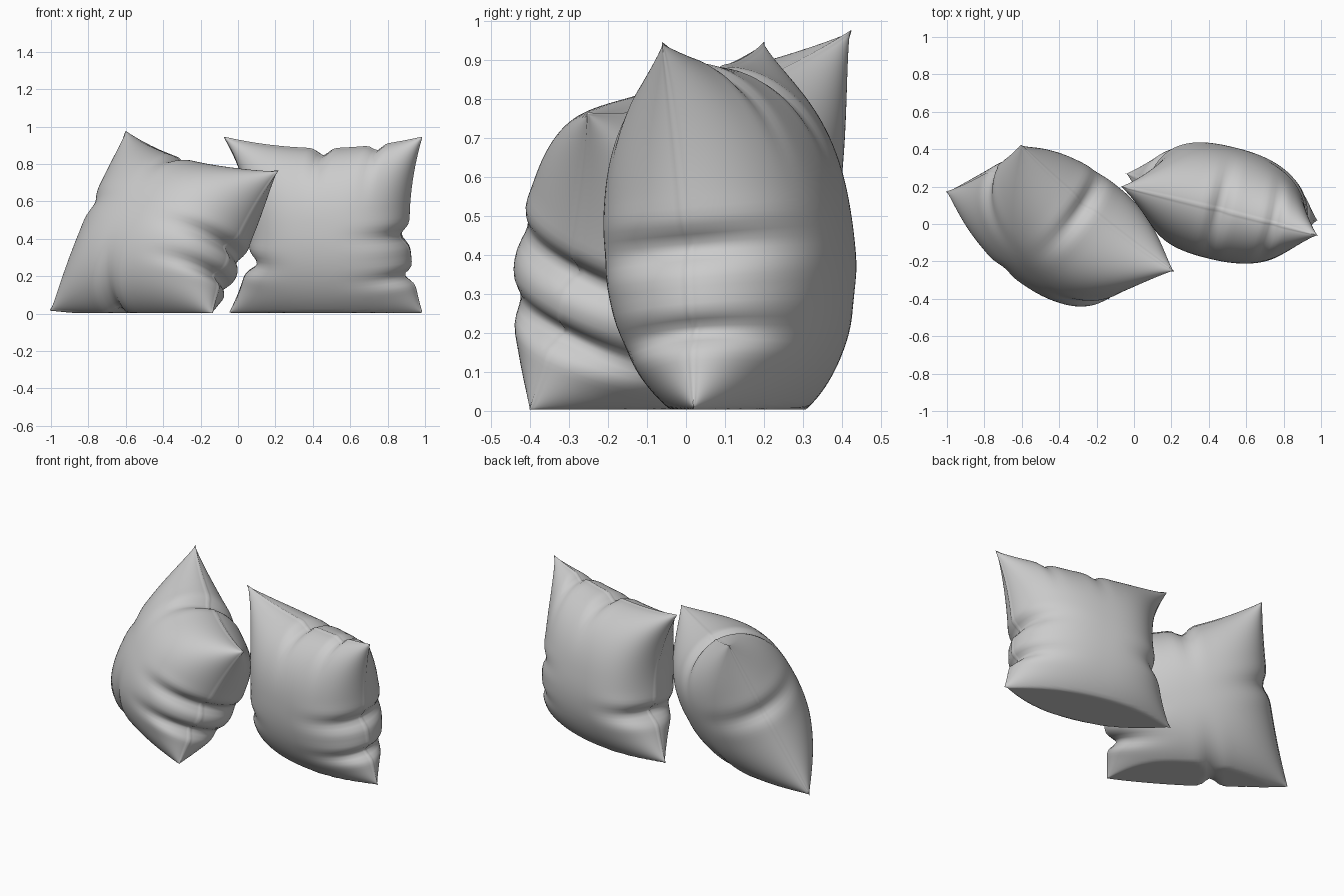
import bpy, bmesh, math
from mathutils import Vector

cube = bpy.data.objects.get("Cube")
if cube:
    bpy.data.objects.remove(cube)

fabric = bpy.data.materials.new("grey_fabric")
fabric.use_nodes = True
GREY = (0.6, 0.6, 0.6, 1)
fabric.diffuse_color = GREY
fabric.node_tree.nodes["Principled BSDF"].inputs["Base Color"].default_value = GREY

N = 64  # grid cells per pillow face


def bell(x, width):
    return math.exp(-(x / width) ** 2)


def pillow(name, corners, half, bow, creases, heavy):
    """corners: bottom left, bottom right, top right, top left.
    bow: inward pull of the left, right, bottom and top edges.
    creases: (edge, position along it, depth, width)."""
    bl, br, tr, tl = [Vector(c) for c in corners]
    across = ((br - bl) + (tr - tl)).normalized()
    up = ((tl - bl) + (tr - br)).normalized()
    normal = across.cross(up).normalized()
    inward = {"left": across, "right": -across, "bottom": up, "top": -up}

    def point(u, v, side):
        a, b = (u + 1) / 2, (v + 1) / 2
        p = (bl * (1 - a) + br * a) * (1 - b) + (tl * (1 - a) + tr * a) * b
        # Each edge: how near this point is to it, and the position along it
        edges = {"left": (max(0, -u), v), "right": (max(0, u), v),
                 "bottom": (max(0, -v), u), "top": (max(0, v), u)}
        for edge, amount in bow.items():
            near, along = edges[edge]
            p += inward[edge] * amount * near ** 2 * (1 - along ** 2)
        puff = ((1 - abs(u) ** 2.3) * (1 - abs(v) ** 2.3)) ** 0.55
        puff *= 1 - heavy[0] * v + heavy[1] * u
        for edge, at, depth, width in creases:
            near, along = edges[edge]
            fold = bell(along - at, width)
            rim = bell(along - at - 1.8 * width, width) + bell(along - at + 1.8 * width, width)
            p += inward[edge] * depth * near ** 5 * fold
            puff *= 1 - depth * near ** 3 * (3.2 * fold - 0.9 * rim)
        # Raised seam
        if abs(u) == 1:
            p += across * 0.005 * u
        if abs(v) == 1:
            p += up * 0.005 * v
        p += normal * side * half * puff
        p.z = max(p.z, 0.004)  # rests on the floor
        return p

    # Rows are packed closer together towards the seam
    steps = [math.sin(math.pi * (i / N - 0.5)) for i in range(N + 1)]
    steps[0], steps[-1] = -1.0, 1.0
    bm = bmesh.new()
    rim = {}
    for side in (-1, 1):
        grid = {}
        for i, u in enumerate(steps):
            for j, v in enumerate(steps):
                if i in (0, N) or j in (0, N):
                    if (i, j) not in rim:
                        rim[i, j] = bm.verts.new(point(u, v, 0))
                    grid[i, j] = rim[i, j]
                else:
                    grid[i, j] = bm.verts.new(point(u, v, side))
        for i in range(N):
            for j in range(N):
                quad = [grid[i, j], grid[i + 1, j], grid[i + 1, j + 1], grid[i, j + 1]]
                bm.faces.new(quad if side > 0 else quad[::-1])
    # The normal points to the front, so the front face is side +1
    bmesh.ops.recalc_face_normals(bm, faces=bm.faces)
    mesh = bpy.data.meshes.new(name)
    bm.to_mesh(mesh)
    bm.free()
    mesh.materials.append(fabric)
    for face in mesh.polygons:
        face.use_smooth = True
    obj = bpy.data.objects.new(name, mesh)
    bpy.context.collection.objects.link(obj)
    return obj


# Upright pillow
pillow("upright_pillow",
       [(-0.04, 0.27, 0.01), (0.98, 0.02, 0.01), (0.98, -0.06, 0.94), (-0.07, 0.2, 0.94)],
       0.3, {"left": 0.13, "right": 0.07, "bottom": -0.07, "top": 0.06},
       [("right", -0.12, 0.05, 0.09), ("right", -0.58, 0.05, 0.07),
        ("left", -0.42, 0.07, 0.09), ("top", 0.0, 0.04, 0.07),
        ("top", 0.55, 0.03, 0.06)], (0.12, 0.0))

# Pillow leaning backwards
pillow("leaning_pillow",
       [(-1.0, 0.17, 0.02), (-0.14, -0.40, 0.0), (0.21, -0.25, 0.76), (-0.6, 0.42, 0.97)],
       0.33, {"left": 0.03, "right": 0.05, "bottom": -0.02, "top": 0.07},
       [("right", -0.1, 0.06, 0.09), ("right", -0.5, 0.06, 0.08),
        ("top", -0.1, 0.04, 0.08), ("bottom", -0.15, 0.05, 0.09),
        ("left", 0.1, 0.03, 0.1)], (0.05, 0.1))
